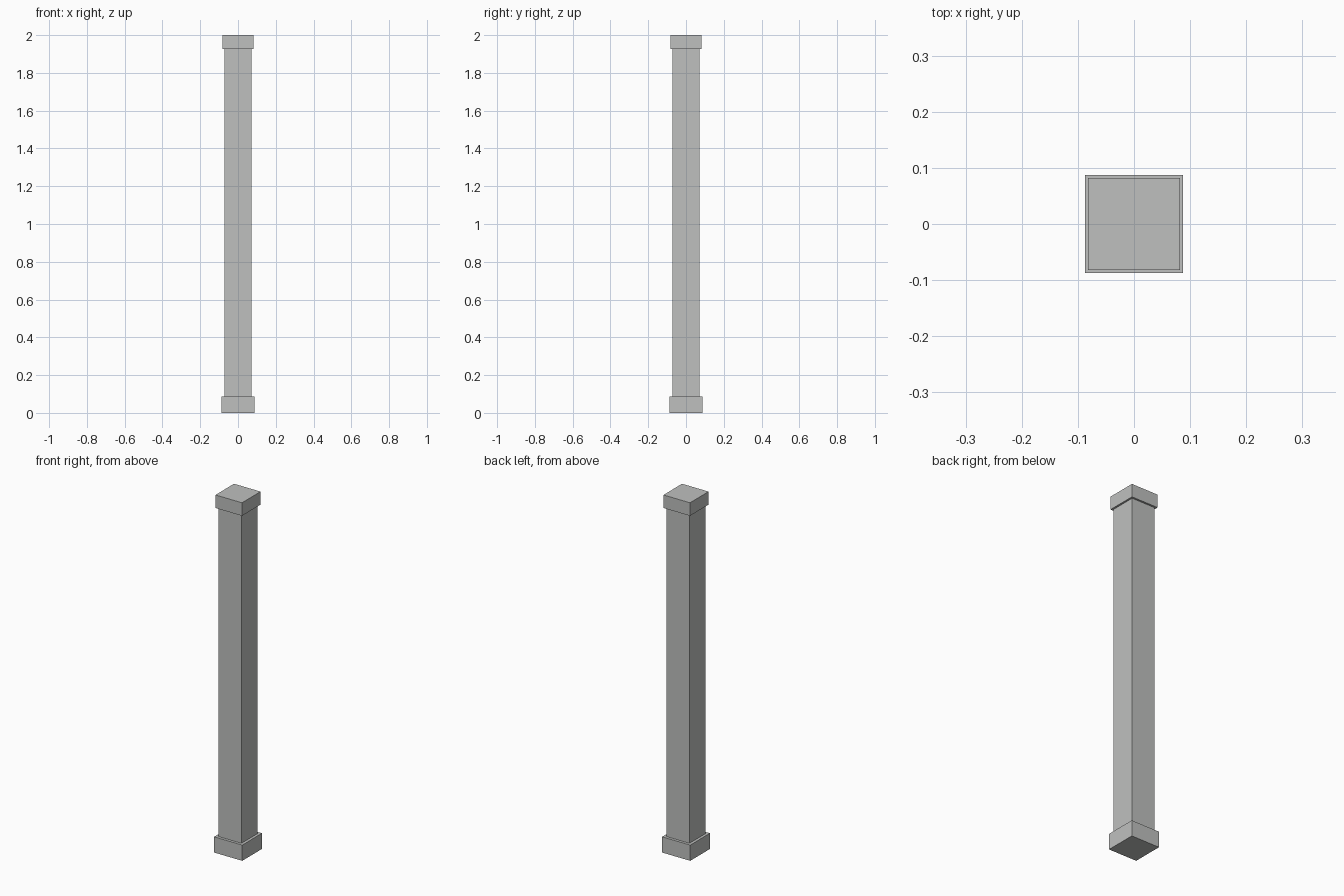
import bpy
import bmesh
from mathutils import Matrix

default = bpy.data.objects.get("Cube")
if default:
    bpy.data.objects.remove(default, do_unlink=True)

# One flat grey for the whole column
grey = bpy.data.materials.new("stone_grey")
grey.use_nodes = True
colour = (0.52, 0.53, 0.52, 1.0)
grey.diffuse_color = colour
grey.node_tree.nodes["Principled BSDF"].inputs["Base Color"].default_value = colour


def square_block(name, width, bottom, top):
    """Square block centred on the z axis, between two heights."""
    mesh = bpy.data.meshes.new(name)
    bm = bmesh.new()
    place = Matrix.Translation((0, 0, (bottom + top) / 2))
    size = Matrix.Diagonal((width, width, top - bottom, 1))
    bmesh.ops.create_cube(bm, size=1, matrix=place @ size)
    bm.to_mesh(mesh)
    bm.free()
    mesh.materials.append(grey)
    obj = bpy.data.objects.new(name, mesh)
    bpy.context.collection.objects.link(obj)
    return obj


BASE_TOP = 0.088
CAP_BOTTOM = 1.927

# Plinth, shaft and slightly narrower cap
square_block("base", 0.174, 0, BASE_TOP)
square_block("shaft", 0.143, BASE_TOP, CAP_BOTTOM)
square_block("cap", 0.164, CAP_BOTTOM, 2)
